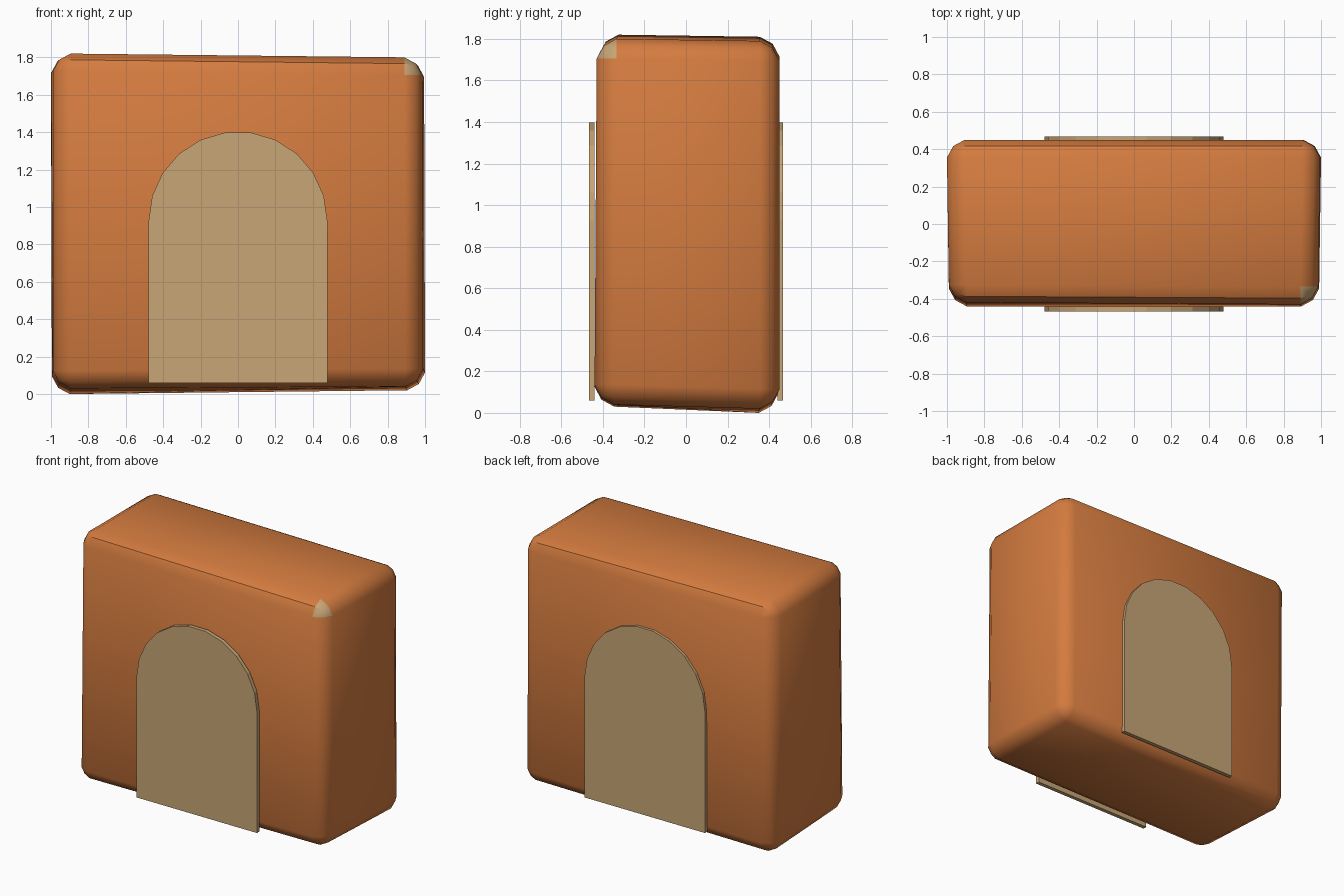
import bpy, bmesh, math
from mathutils import Vector

cube = bpy.data.objects.get("Cube")
if cube:
    bpy.data.objects.remove(cube, do_unlink=True)


def material(name, rgb):
    mat = bpy.data.materials.new(name)
    mat.use_nodes = True
    colour = (*rgb, 1)
    mat.diffuse_color = colour
    mat.node_tree.nodes["Principled BSDF"].inputs["Base Color"].default_value = colour
    return mat


def add_object(name, bm, *mats):
    mesh = bpy.data.meshes.new(name)
    bm.normal_update()
    bm.to_mesh(mesh)
    bm.free()
    for mat in mats:
        mesh.materials.append(mat)
    obj = bpy.data.objects.new(name, mesh)
    bpy.context.collection.objects.link(obj)
    return obj


orange = material("clay orange", (0.66, 0.2, 0.05))
tan = material("sand tan", (0.58, 0.38, 0.18))

# Block: rounded box whose corners are nudged to look hand shaped
HALF = Vector((0.99, 0.44, 0.9))
MIDDLE = Vector((0, 0.005, 0.91))
NUDGE = {  # keyed by left, back, top
    (0, 0, 0): (0, -0.005, 0.02), (1, 0, 0): (0, -0.005, 0.03),
    (0, 1, 0): (-0.005, 0, -0.01), (1, 1, 0): (0.01, 0.005, 0.01),
    (0, 0, 1): (0, 0.015, 0.01), (1, 0, 1): (-0.005, 0.005, -0.01),
    (0, 1, 1): (-0.01, 0.005, 0), (1, 1, 1): (0.005, 0.005, -0.02),
}
bm = bmesh.new()
bmesh.ops.create_cube(bm, size=2)
bmesh.ops.scale(bm, vec=HALF, verts=bm.verts)
bmesh.ops.bevel(bm, geom=bm.edges[:], offset=0.095, segments=2,
                profile=0.42, affect='EDGES')


def on_top_seam(v):
    drop, inset = HALF.z - v.co.z, HALF.y - abs(v.co.y)
    return abs(drop - inset) < 0.002 and drop < 0.08


for f in bm.faces:
    f.smooth = True
    # One worn corner shows the tan colour
    if all(v.co.x > 0.88 and v.co.y < -0.33 and v.co.z > 0.79 for v in f.verts):
        f.material_index = 1
for e in bm.edges:
    if all(on_top_seam(v) for v in e.verts):
        e.smooth = False
for v in bm.verts:
    v.co += MIDDLE + Vector(NUDGE[tuple(int(c > 0) for c in v.co)])
add_object("block", bm, orange, tan)

# Arched door plates on the front and back
RADIUS, SPRING, BASE, STEPS = 0.478, 0.925, 0.06, 11
outline = [(-RADIUS, BASE), (RADIUS, BASE)]
for i in range(STEPS + 1):
    a = math.pi * i / STEPS
    outline.append((RADIUS * math.cos(a), SPRING + RADIUS * math.sin(a)))
for name, y in (("front_arch", -0.468), ("back_arch", 0.44)):
    bm = bmesh.new()
    face = bm.faces.new([bm.verts.new((x, y, z)) for x, z in outline])
    out = bmesh.ops.extrude_face_region(bm, geom=[face])
    moved = [g for g in out["geom"] if isinstance(g, bmesh.types.BMVert)]
    bmesh.ops.translate(bm, vec=(0, 0.028, 0), verts=moved)
    bmesh.ops.recalc_face_normals(bm, faces=bm.faces)
    add_object(name, bm, tan)
